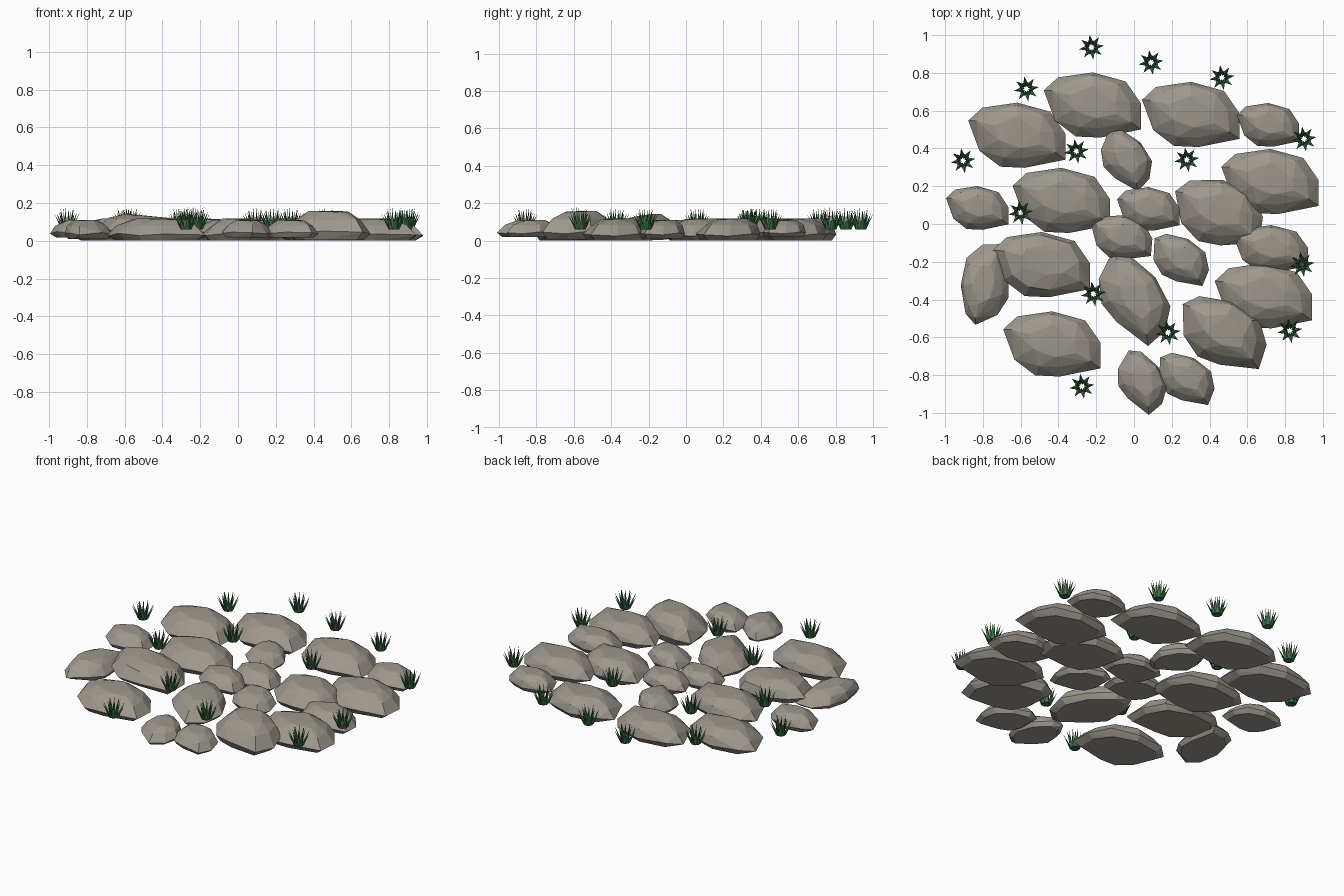
import bpy, bmesh, math, random
from mathutils import Matrix, Vector

if "Cube" in bpy.data.objects:
    bpy.data.objects.remove(bpy.data.objects["Cube"])

def material(name, rgb):
    m = bpy.data.materials.new(name)
    m.diffuse_color = (*rgb, 1)
    m.use_nodes = True
    m.node_tree.nodes["Principled BSDF"].inputs["Base Color"].default_value = m.diffuse_color
    return m

STONE = material("stone", (0.34, 0.31, 0.265))
GRASS = material("grass", (0.05, 0.19, 0.07))

def finish(name, bm, mat):
    bmesh.ops.recalc_face_normals(bm, faces=bm.faces)
    me = bpy.data.meshes.new(name)
    bm.to_mesh(me)
    bm.free()
    me.materials.append(mat)
    ob = bpy.data.objects.new(name, me)
    bpy.context.collection.objects.link(ob)
    return ob

# Faceted slab outline, then rings of it stacked into a hull
OUTLINE = [(-.259, .08), (-.185, .148), (0, .175), (.175, .127), (.256, .01),
           (.256, -.127), (.04, -.17), (-.09, -.164), (-.20, -.08)]
RINGS = [(.84, 0, 0), (1, .032, 0), (.80, .085, .012), (.45, .112, .016)]

def stone(name, x, y, length=1.0, width=1.0, height=1.0, turn=0, lift=0.0, tilt=(0, 0), seed=1):
    rng = random.Random(seed)
    bm = bmesh.new()
    for s, z, up in RINGS:
        for px, py in OUTLINE:
            j = 0 if s == 1 else rng.uniform(-.045, .045)
            dz = rng.uniform(-.008, .008) if z else 0
            bm.verts.new((px * (s + j) * length, (py * (s + j) + up) * width, (z + dz) * height))
    hull = bmesh.ops.convex_hull(bm, input=bm.verts)
    loose = [v for v in bm.verts if not v.link_faces]
    bmesh.ops.delete(bm, geom=loose, context='VERTS')
    rot = (Matrix.Rotation(math.radians(turn), 4, 'Z') @ Matrix.Rotation(math.radians(tilt[0]), 4, 'X')
           @ Matrix.Rotation(math.radians(tilt[1]), 4, 'Y'))
    bmesh.ops.transform(bm, matrix=rot, verts=bm.verts)
    # centre the footprint and seat the lowest point
    lo = [min(v.co[i] for v in bm.verts) for i in range(3)]
    hi = [max(v.co[i] for v in bm.verts) for i in range(3)]
    move = Vector((x - (lo[0] + hi[0]) / 2, y - (lo[1] + hi[1]) / 2, lift - lo[2]))
    bmesh.ops.translate(bm, vec=move, verts=bm.verts)
    finish(name, bm, STONE)

# Large paving stones sharing one orientation
for i, (x, y) in enumerate([(-.22, .63), (-.62, .47), (.30, .58), (-.385, .125),
                            (.72, .225), (-.435, -.635), (.685, -.38)]):
    stone(f"large_stone_{i+1}", x, y)

# Large stones that are turned or raised
stone("turned_stone_1", .45, .06, .93, 1, 1, -8)
stone("turned_stone_2", .48, -.575, .95, .98, 1.3, -18, .005)
stone("turned_stone_3", .003, -.40, .96, .9, 1, -48)
stone("tilted_stone", -.49, -.215, 1, 1, 1, 0, .0, (0, 4), 5)

# Medium stones
stone("medium_stone_1", .725, -.13, .76, .72, .85, 0, .01)
stone("medium_stone_2", -.79, -.32, .82, .74, .85, 92, .01)

# Small stones: x, y, turn
for i, (x, y, t) in enumerate([(-.83, .085, 0), (.075, .08, 0), (-.065, -.07, -5), (.25, -.19, -22),
                               (-.04, .335, -42), (.71, .525, 0), (.045, -.84, -50), (.28, -.82, -22)]):
    stone(f"small_stone_{i+1}", x, y, .64, .67, .78, t, .018)

# Grass tufts: outer ring of leaning blades and an inner upright ring
def tuft(name, x, y, z=.06):
    bm = bmesh.new()
    for ring, (r0, r1, h, w) in enumerate([(.027, .067, .085, .013), (.021, .038, .11, .009)]):
        for k in range(8):
            a = math.tau * (k + .5 * ring) / 8 + .15
            out = Vector((math.cos(a), math.sin(a), 0))
            side = Vector((-out.y, out.x, 0))
            c = Vector((x, y, z)) + out * r0
            tip = Vector((x, y, z + h + .008 * math.sin(3 * k))) + out * r1
            base = [bm.verts.new(p) for p in (c + side * w, c - side * w, c - out * .011)]
            t = bm.verts.new(tip)
            bm.faces.new(base)
            for n in range(3):
                bm.faces.new((base[n], base[(n + 1) % 3], t))
    finish(name, bm, GRASS)

for i, (x, y) in enumerate([(-.225, .935), (.09, .855), (.465, .775), (-.57, .715), (-.905, .335),
                            (-.305, .385), (.28, .34), (.90, .45), (-.60, .06), (-.215, -.37),
                            (.18, -.575), (.89, -.215), (.825, -.565), (-.275, -.86)]):
    tuft(f"grass_tuft_{i+1}", x, y)
